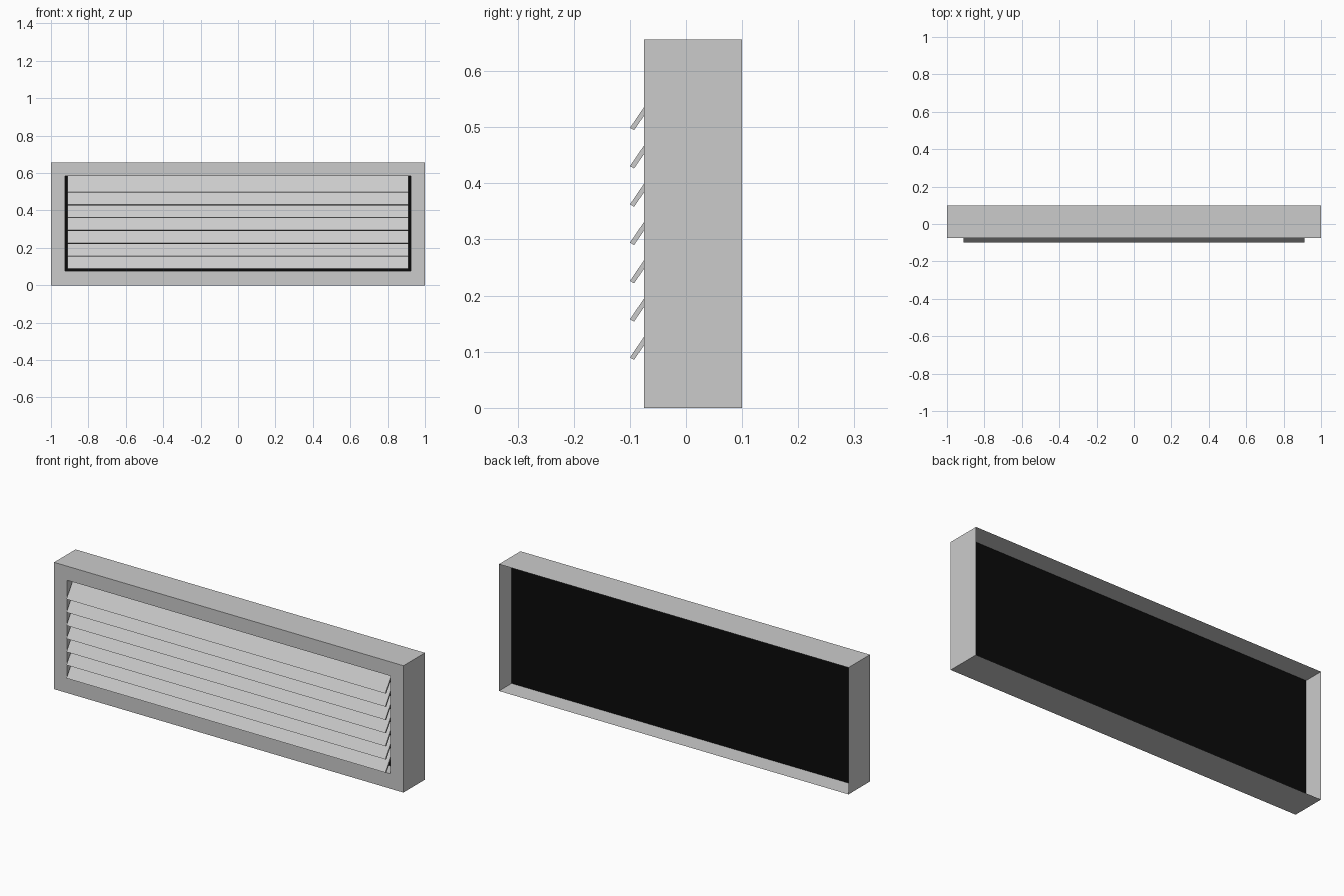
import bpy, bmesh

if "Cube" in bpy.data.objects:
    bpy.data.objects.remove(bpy.data.objects["Cube"])

H = 0.656                         # overall height
FRONT, PANEL, BACK = -0.075, -0.003, 0.1


def finish(name, bm, colour=None):
    mesh = bpy.data.meshes.new(name)
    bm.to_mesh(mesh)
    bm.free()
    obj = bpy.data.objects.new(name, mesh)
    bpy.context.collection.objects.link(obj)
    if colour:
        mat = bpy.data.materials.new(name + "_colour")
        mat.diffuse_color = colour
        mat.use_nodes = True
        mat.node_tree.nodes["Principled BSDF"].inputs["Base Color"].default_value = mat.diffuse_color
        mesh.materials.append(mat)
    return obj


def rect(bm, x, z0, z1, y):
    return [bm.verts.new(p) for p in ((-x, y, z0), (x, y, z0), (x, y, z1), (-x, y, z1))]


# Housing: thin open-backed shell, front border and reveal of the opening
bm = bmesh.new()
rings = [rect(bm, 1, 0, H, BACK), rect(bm, 1, 0, H, FRONT),
         rect(bm, 0.925, 0.077, 0.583, FRONT), rect(bm, 0.925, 0.077, 0.583, PANEL)]
for a, b in zip(rings, rings[1:]):
    for i in range(4):
        j = (i + 1) % 4
        bm.faces.new((a[i], a[j], b[j], b[i]))
bmesh.ops.recalc_face_normals(bm, faces=bm.faces)
# keep the front border facing forwards
if next(f for f in bm.faces if abs(f.normal.y) > 0.9).normal.y > 0:
    bmesh.ops.reverse_faces(bm, faces=bm.faces)
finish("housing", bm)

# Black backing panel inside the housing
bm = bmesh.new()
bm.faces.new(rect(bm, 1, 0, H, PANEL))
finish("backing_panel", bm, (0.003, 0.003, 0.003, 1))

# Seven slanted louvre slats: profile in y/z, extruded along x
profile = [(-0.1, 0.0), (-0.0925, -0.004), (-0.0265, 0.092), (-0.034, 0.097)]
for n in range(7):
    z = 0.0895 + n * 0.0682
    bm = bmesh.new()
    end = bm.faces.new([bm.verts.new((-0.912, y, z + dz)) for y, dz in profile])
    ext = bmesh.ops.extrude_face_region(bm, geom=[end])
    moved = [v for v in ext["geom"] if isinstance(v, bmesh.types.BMVert)]
    bmesh.ops.translate(bm, vec=(1.824, 0, 0), verts=moved)
    bmesh.ops.recalc_face_normals(bm, faces=bm.faces)
    finish(f"slat_{n + 1}", bm)
